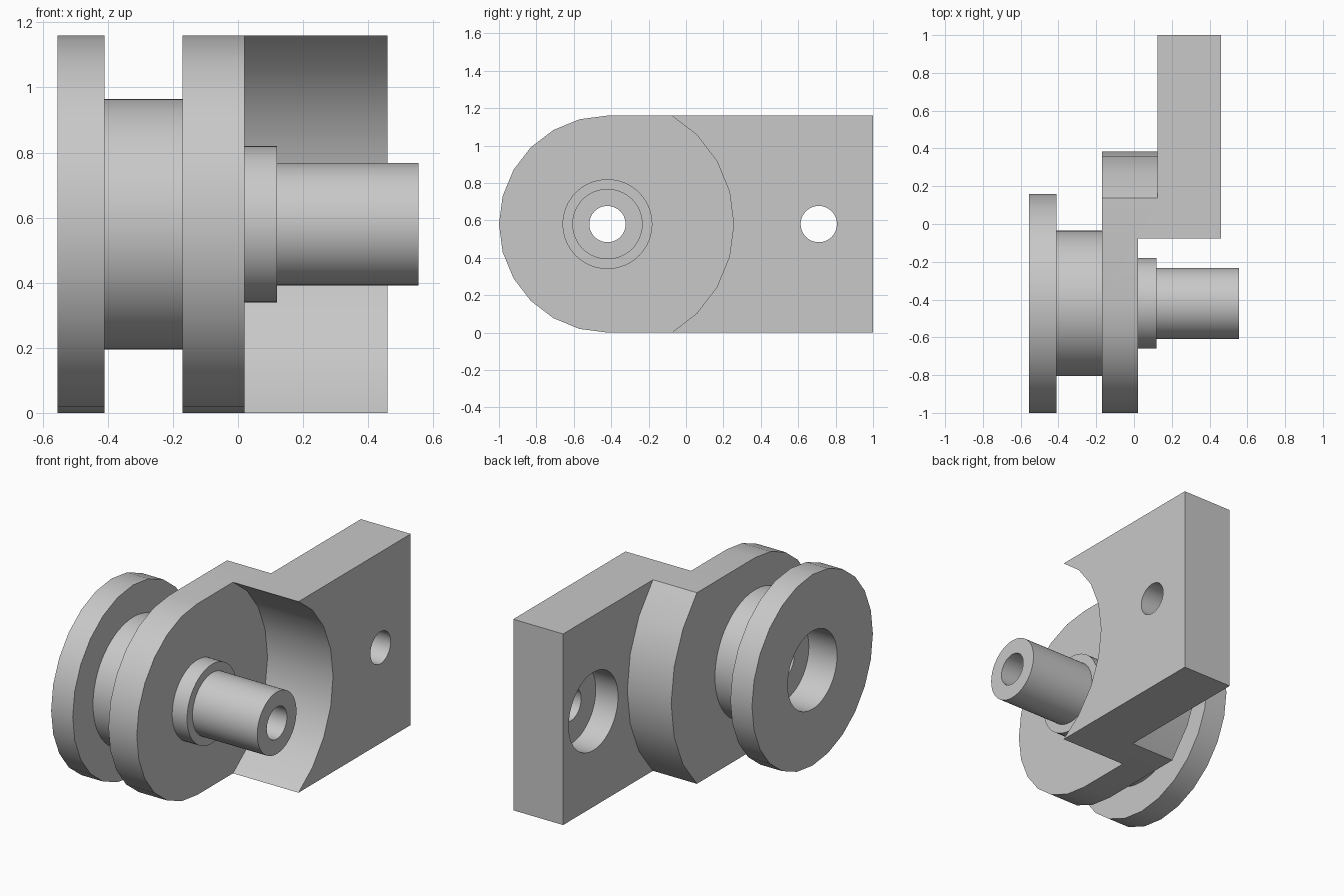
import bpy, bmesh
from math import cos, sin, sqrt, asin, pi

cube = bpy.data.objects.get("Cube")
if cube:
    bpy.data.objects.remove(cube, do_unlink=True)

AXIS_Y, AXIS_Z, R = -0.42, 0.58, 0.58     # wheel axis and wheel radius
HOLE_Y, BORE = 0.71, 0.097

metal = bpy.data.materials.new("plain_grey")
metal.use_nodes = True
metal.diffuse_color = (0.58, 0.58, 0.58, 1)
metal.node_tree.nodes["Principled BSDF"].inputs["Base Color"].default_value = (0.58, 0.58, 0.58, 1)


def prism(name, outline, x0, x1):
    """Extrude a (y, z) outline along x."""
    bm = bmesh.new()
    face = bm.faces.new([bm.verts.new((x0, y, z)) for y, z in outline])
    ext = bmesh.ops.extrude_face_region(bm, geom=[face])
    new = [v for v in ext["geom"] if isinstance(v, bmesh.types.BMVert)]
    bmesh.ops.translate(bm, verts=new, vec=(x1 - x0, 0, 0))
    bmesh.ops.recalc_face_normals(bm, faces=bm.faces)
    mesh = bpy.data.meshes.new(name)
    bm.to_mesh(mesh)
    bm.free()
    mesh.materials.append(metal)
    obj = bpy.data.objects.new(name, mesh)
    bpy.context.collection.objects.link(obj)
    return obj


def arc(r, a0, a1, n, y=AXIS_Y):
    return [(y + r * cos(a0 + (a1 - a0) * i / n), AXIS_Z + r * sin(a0 + (a1 - a0) * i / n))
            for i in range(n + 1)]


def cylinder(name, r, x0, x1, segs=64, y=AXIS_Y):
    return prism(name, arc(r, 0, 2 * pi, segs, y)[:-1], x0, x1)


def combine(obj, other, operation="DIFFERENCE"):
    mod = obj.modifiers.new("boolean", "BOOLEAN")
    mod.operation, mod.solver, mod.object = operation, "EXACT", other
    bpy.context.view_layer.objects.active = obj
    bpy.ops.object.modifier_apply(modifier=mod.name)
    bpy.data.objects.remove(other, do_unlink=True)


def cut_round(obj, r, x0, x1, segs=48, y=AXIS_Y):
    combine(obj, cylinder("cutter", r, x0, x1, segs, y))


# Bracket: round-ended plate joined to the mounting block
R_BACK = 0.805
half = asin(R / R_BACK)
outline = arc(R, pi / 2, 3 * pi / 2, 12) + arc(R_BACK, -half, half, 6)
bracket = prism("bracket", outline, -0.17, 0.125)
block = prism("block", [(-0.2, 0), (1, 0), (1, 2 * R), (-0.2, 2 * R)], 0.125, 0.46)
combine(bracket, block, "UNION")
cut_round(bracket, 0.675, 0.02, 0.7, 24)           # curved clearance pocket
cut_round(bracket, BORE, -0.5, 0.3)                # axle bore
cut_round(bracket, BORE, 0, 0.7, y=HOLE_Y)         # mounting hole
cut_round(bracket, 0.237, 0, 0.275, y=HOLE_Y)      # its counterbore

# Wheel flange and hub, with a counterbore running into the hub
flange = cylinder("flange", R, -0.555, -0.41, 24)
hub = cylinder("hub", 0.385, -0.41, -0.17)
for part in (flange, hub):
    cut_round(part, 0.237, -0.7, -0.365)
cut_round(hub, BORE, -0.7, 0)

# Collar and hollow pin
collar = cylinder("collar", 0.24, 0.02, 0.12)
pin = cylinder("pin", 0.188, 0.12, 0.555)
for part in (collar, pin):
    cut_round(part, BORE, -0.2, 0.8)

# Smooth the round sides, keep the rims sharp
bpy.ops.object.select_all(action="DESELECT")
for part in (bracket, flange, hub, collar, pin):
    part.select_set(True)
bpy.context.view_layer.objects.active = bracket
bpy.ops.object.shade_smooth_by_angle(angle=pi / 6)
